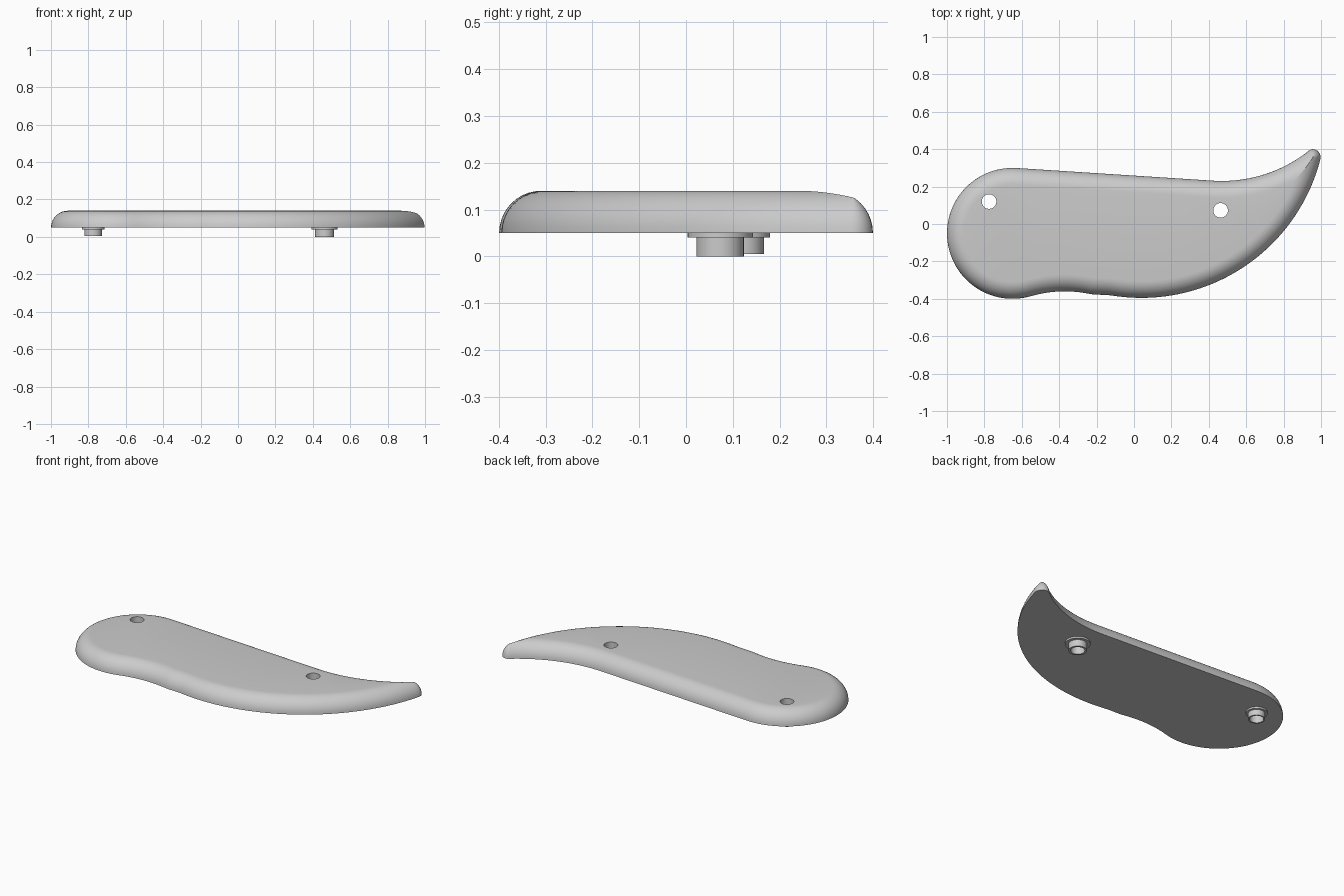
import bpy, bmesh
from math import cos, sin, radians, sqrt, pi
from mathutils import Vector

cube = bpy.data.objects.get("Cube")
if cube:
    bpy.data.objects.remove(cube)

BOTTOM, TOP = 0.05, 0.14
ROUND = TOP - BOTTOM      # radius of the rounded upper edge
HOLE = 0.039
SIDES = 32

grey = bpy.data.materials.new("plain_grey")
grey.use_nodes = True
grey.diffuse_color = (0.6, 0.6, 0.6, 1)
grey.node_tree.nodes["Principled BSDF"].inputs["Base Color"].default_value = (0.6, 0.6, 0.6, 1)


def finish(bm, name, location=(0, 0, 0)):
    bmesh.ops.recalc_face_normals(bm, faces=bm.faces)
    mesh = bpy.data.meshes.new(name)
    bm.to_mesh(mesh)
    bm.free()
    obj = bpy.data.objects.new(name, mesh)
    obj.location = location
    mesh.materials.append(grey)
    bpy.context.collection.objects.link(obj)
    bpy.ops.object.select_all(action='DESELECT')
    obj.select_set(True)
    bpy.context.view_layer.objects.active = obj
    bpy.ops.object.shade_smooth_by_angle(angle=radians(35))


def arc(cx, cy, r, start, end, steps=60):
    angles = [radians(start + (end - start) * i / steps) for i in range(steps + 1)]
    return [Vector((cx + r * cos(a), cy + r * sin(a))) for a in angles]


def resample(points, count):
    """Evenly spaced points along a closed path."""
    pairs = list(zip(points, points[1:] + points[:1]))
    step = sum((b - a).length for a, b in pairs) / count
    out, travelled = [], 0.0
    for a, b in pairs:
        length = (b - a).length
        while len(out) < count and len(out) * step < travelled + length:
            out.append(a.lerp(b, (len(out) * step - travelled) / length))
        travelled += length
    return out


def circle(bm, x, y, r, z):
    return [bm.verts.new((x + r * cos(2 * pi * i / SIDES), y + r * sin(2 * pi * i / SIDES), z))
            for i in range(SIDES)]


def bridge(bm, a, b):
    n = len(a)
    for i in range(n):
        j = (i + 1) % n
        bm.faces.new((a[i], a[j], b[j], b[i]))


def fill(bm, loops, direction):
    """Flat face bounded by an outer loop, with holes."""
    edges = []
    for loop in loops:
        for a, b in zip(loop, loop[1:] + loop[:1]):
            edges.append(bm.edges.get((a, b)) or bm.edges.new((a, b)))
    bmesh.ops.triangle_fill(bm, use_beauty=True, edges=edges, normal=direction)


# Outline: round end, shallow waist, broad belly, blunt tip, hollow back
path = arc(-0.65, -0.05, 0.35, 86.2, 285)
path += arc(-0.37, -1.005, 0.645, 106, 77)
path += arc(0.04, 0.593, 0.988, 260, 346.4)
path += arc(0.955, 0.357, 0.045, 2, 113)
path += arc(0.47, 0.98, 0.75, -51.3, -93.8)
outline = resample(path, 360)
N = len(outline)
for _ in range(2):
    outline = [(outline[i - 1] + 2 * outline[i] + outline[(i + 1) % N]) / 4 for i in range(N)]

# Inward directions, and how far each point can move before meeting the far side
inward, reach = [], []
for i, p in enumerate(outline):
    t = (outline[(i + 1) % N] - outline[i - 1]).normalized()
    n = Vector((-t.y, t.x))
    limit = ROUND
    for j, q in enumerate(outline):
        d = q - p
        if min((i - j) % N, (j - i) % N) > 2 and n.dot(d) > 1e-6:
            limit = min(limit, d.length_squared / (2 * n.dot(d)))
    inward.append(n)
    reach.append(limit)

# Body: quarter-round rings that stop at the ridge in the narrow tip
bushings = {
    "left": (0.463, 0.073, 0.07, 0.051, 0.0),
    "right": (-0.775, 0.12, 0.06, 0.047, 0.005),
}
bm = bmesh.new()
rings = []
STEPS = 10
for k in range(STEPS + 1):
    depth = ROUND * (1 - cos(pi / 2 * k / STEPS))
    ring = []
    for p, n, limit in zip(outline, inward, reach):
        d = min(depth, limit)
        v = p + n * d
        z = BOTTOM + sqrt(max(0, ROUND ** 2 - (ROUND - d) ** 2))
        ring.append(bm.verts.new((v.x, v.y, z)))
    if rings:
        bridge(bm, rings[-1], ring)
    rings.append(ring)

# Split the last ring into the flat top and the ridge of the tip
full = [limit > ROUND - 1e-6 for limit in reach]
start = next((i for i in range(N) if full[i] and not full[i - 1]), 0)
order = [(start + i) % N for i in range(N)]
flat = [rings[-1][i] for i in order if full[i]]
ridge = [flat[-1]] + [rings[-1][i] for i in order if not full[i]] + [flat[0]]
for i in range(len(ridge) // 2 - 1):
    a, b, c, d = ridge[i], ridge[i + 1], ridge[-2 - i], ridge[-1 - i]
    bm.faces.new((a, b, c, d))

# Screw holes through the body
lower, upper = [], []
for x, y, *_ in bushings.values():
    lower.append(circle(bm, x, y, HOLE, BOTTOM))
    upper.append(circle(bm, x, y, HOLE, TOP))
    bridge(bm, lower[-1], upper[-1])
fill(bm, [flat] + upper, Vector((0, 0, 1)))
fill(bm, [rings[0]] + lower, Vector((0, 0, -1)))
bmesh.ops.remove_doubles(bm, verts=bm.verts, dist=0.0002)
finish(bm, "curved_body")

# Flanged hollow bushings under the body
for side, (x, y, flange, pin, foot) in bushings.items():
    bm = bmesh.new()
    profile = [(HOLE, BOTTOM), (HOLE, foot), (pin, foot), (pin, 0.04), (flange, 0.04), (flange, BOTTOM)]
    loops = [circle(bm, 0, 0, r, z) for r, z in profile]
    for a, b in zip(loops, loops[1:] + loops[:1]):
        bridge(bm, a, b)
    finish(bm, side + "_bushing", (x, y, 0))
